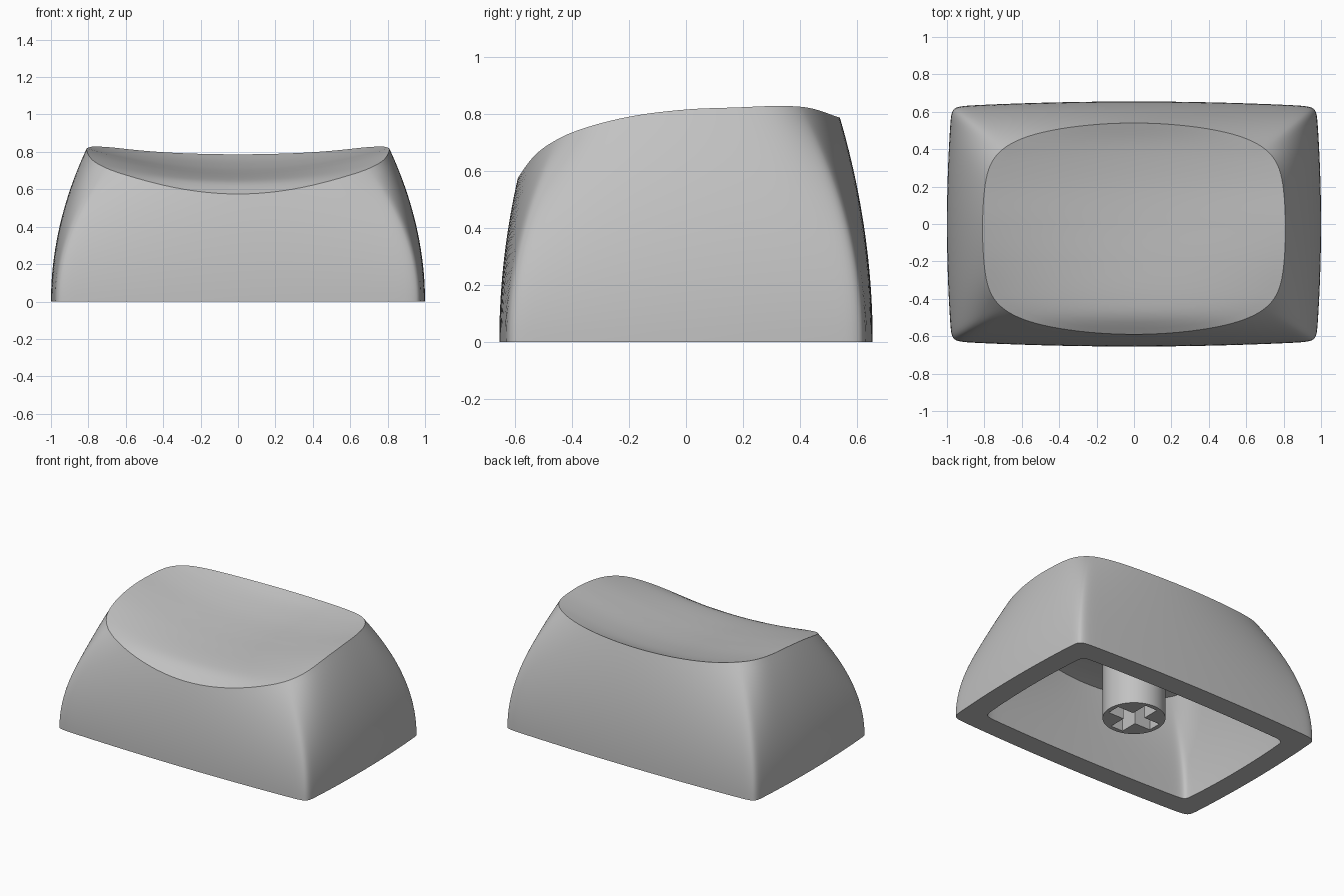
import bpy, bmesh, math

if "Cube" in bpy.data.objects:
    bpy.data.objects.remove(bpy.data.objects["Cube"])

grey = bpy.data.materials.new("plain_grey")
grey.use_nodes = True
grey.diffuse_color = (0.54, 0.54, 0.54, 1)
grey.node_tree.nodes["Principled BSDF"].inputs["Base Color"].default_value = grey.diffuse_color

# Height profiles of the dished top, front to back: along the middle and along the sides
MIDDLE = [(-0.59, 0.575), (-0.5, 0.632), (-0.4, 0.655), (-0.2, 0.675), (0, 0.69),
          (0.2, 0.709), (0.35, 0.733), (0.45, 0.756), (0.54, 0.787)]
SIDES = [(-0.59, 0.69), (-0.5, 0.715), (-0.4, 0.747), (-0.2, 0.79), (0, 0.813),
         (0.2, 0.825), (0.35, 0.842), (0.45, 0.86), (0.54, 0.87)]
CENTRE_Y = -0.025
SKIN = 0.09


def smooth_curve(points, x):
    """Height on a smooth curve through the points."""
    x = min(max(x, points[0][0]), points[-1][0])

    def slope(i):
        a, b = points[max(i - 1, 0)], points[min(i + 1, len(points) - 1)]
        return (b[1] - a[1]) / (b[0] - a[0])

    i = max(k for k in range(len(points) - 1) if points[k][0] <= x)
    (x0, z0), (x1, z1) = points[i], points[i + 1]
    w = x1 - x0
    t = (x - x0) / w
    return (z0 * (1 + 2 * t) * (1 - t) ** 2 + z1 * t * t * (3 - 2 * t)
            + w * slope(i) * t * (1 - t) ** 2 - w * slope(i + 1) * t * t * (1 - t))


def dish_height(x, y):
    middle = smooth_curve(MIDDLE, y)
    return middle + (smooth_curve(SIDES, y) - middle) * (x / 0.8) ** 2


def square_outline(per_side=40):
    """Points round a unit square, closer together at the corners."""
    points = []
    for side in range(4):
        for i in range(per_side):
            u, v = math.sin(math.pi * (i / per_side - 0.5)), -1
            for _ in range(side):
                u, v = -v, u
            points.append((u, v))
    return points


OUTLINE = square_outline()


def bowed_ring(half_x, half_y, bow_x, bow_y, power):
    """Rectangle with bowed sides; a higher power gives tighter corners."""
    ring = []
    for u, v in OUTLINE:
        r = (abs(u) ** power + abs(v) ** power) ** (1 / power)
        u, v = u / r, v / r
        ring.append((half_x * u * (1 - bow_x * v * v), half_y * v * (1 - bow_y * u * u)))
    return ring


def base_ring(half_x, half_y):
    return [(x, y, 0) for x, y in bowed_ring(half_x, half_y, 0.025, 0.04, 36)]


def top_ring(half_x, half_y, drop):
    """Soft bowed rectangle lying on the dish, or a little below it."""
    return [(x, y + CENTRE_Y, dish_height(x, y + CENTRE_Y) - drop)
            for x, y in bowed_ring(half_x, half_y, 0.06, 0.2, 7)]


def wall_rings(base, top, steps):
    """Rings of a wall that curves inwards as it rises."""
    rings = []
    for k in range(steps + 1):
        s = k / steps
        f = s * s
        rings.append([(b[0] + (t[0] - b[0]) * f, b[1] + (t[1] - b[1]) * f, t[2] * s)
                      for b, t in zip(base, top)])
    return rings


def dish_rings(rim, drop, steps):
    """Shrinking rings that follow the dish from the rim to the middle."""
    rings = []
    for k in range(steps - 1, 0, -1):
        s = k / steps
        flat = [(x * s, CENTRE_Y + (y - CENTRE_Y) * s) for x, y, _ in rim]
        rings.append([(x, y, dish_height(x, y) - drop) for x, y in flat])
    return rings


def bridge(bm, lower, upper):
    n = len(lower)
    for i in range(n):
        j = (i + 1) % n
        bm.faces.new((lower[i], lower[j], upper[j], upper[i]))


def close_middle(bm, ring, drop):
    peak = bm.verts.new((0, CENTRE_Y, dish_height(0, CENTRE_Y) - drop))
    for i in range(len(ring)):
        bm.faces.new((ring[i], ring[(i + 1) % len(ring)], peak))


def finish(obj, angle):
    bpy.ops.object.select_all(action='DESELECT')
    obj.select_set(True)
    bpy.context.view_layer.objects.active = obj
    bpy.ops.object.shade_smooth_by_angle(angle=math.radians(angle))


# Shell: inner ceiling, inner wall, bottom rim, outer wall, then the dish
outer_top = top_ring(0.81, 0.565, 0)
inner_top = top_ring(0.71, 0.46, SKIN)
outer = wall_rings(base_ring(1, 0.655), outer_top, 20) + dish_rings(outer_top, 0, 18)
inner = wall_rings(base_ring(0.85, 0.505), inner_top, 10) + dish_rings(inner_top, SKIN, 8)

bm = bmesh.new()
rings = [[bm.verts.new(p) for p in ring] for ring in inner[::-1] + outer]
for lower, upper in zip(rings, rings[1:]):
    bridge(bm, lower, upper)
close_middle(bm, rings[0], SKIN)
close_middle(bm, rings[-1], 0)
bmesh.ops.recalc_face_normals(bm, faces=bm.faces)
mesh = bpy.data.meshes.new("key_shell")
bm.to_mesh(mesh)
bm.free()
mesh.materials.append(grey)
shell = bpy.data.objects.new("key_shell", mesh)
bpy.context.collection.objects.link(shell)
finish(shell, 28)

# Stem: round post with a cross-shaped socket
BOTTOM, CEILING = 0.075, 0.62
ARM, HALF = 0.17, 0.047
circle = [(0.2 * math.cos(a * math.pi / 32), 0.2 * math.sin(a * math.pi / 32)) for a in range(64)]
cross = []
for q in range(4):
    c, s = round(math.cos(q * math.pi / 2)), round(math.sin(q * math.pi / 2))
    for x, y in ((ARM, -HALF), (ARM, HALF), (HALF, HALF)):
        cross.append((x * c - y * s, x * s + y * c))
curve = bpy.data.curves.new("stem", 'CURVE')
curve.dimensions = '2D'
curve.fill_mode = 'BOTH'
curve.extrude = (CEILING - BOTTOM) / 2
for loop in (circle, cross):
    spline = curve.splines.new('POLY')
    spline.points.add(len(loop) - 1)
    for point, (x, y) in zip(spline.points, loop):
        point.co = (x, y, 0, 1)
    spline.use_cyclic_u = True
curve.materials.append(grey)
stem = bpy.data.objects.new("stem", curve)
stem.location.z = (CEILING + BOTTOM) / 2
bpy.context.collection.objects.link(stem)
bpy.ops.object.select_all(action='DESELECT')
stem.select_set(True)
bpy.context.view_layer.objects.active = stem
bpy.ops.object.convert(target='MESH')
finish(bpy.context.view_layer.objects.active, 30)
